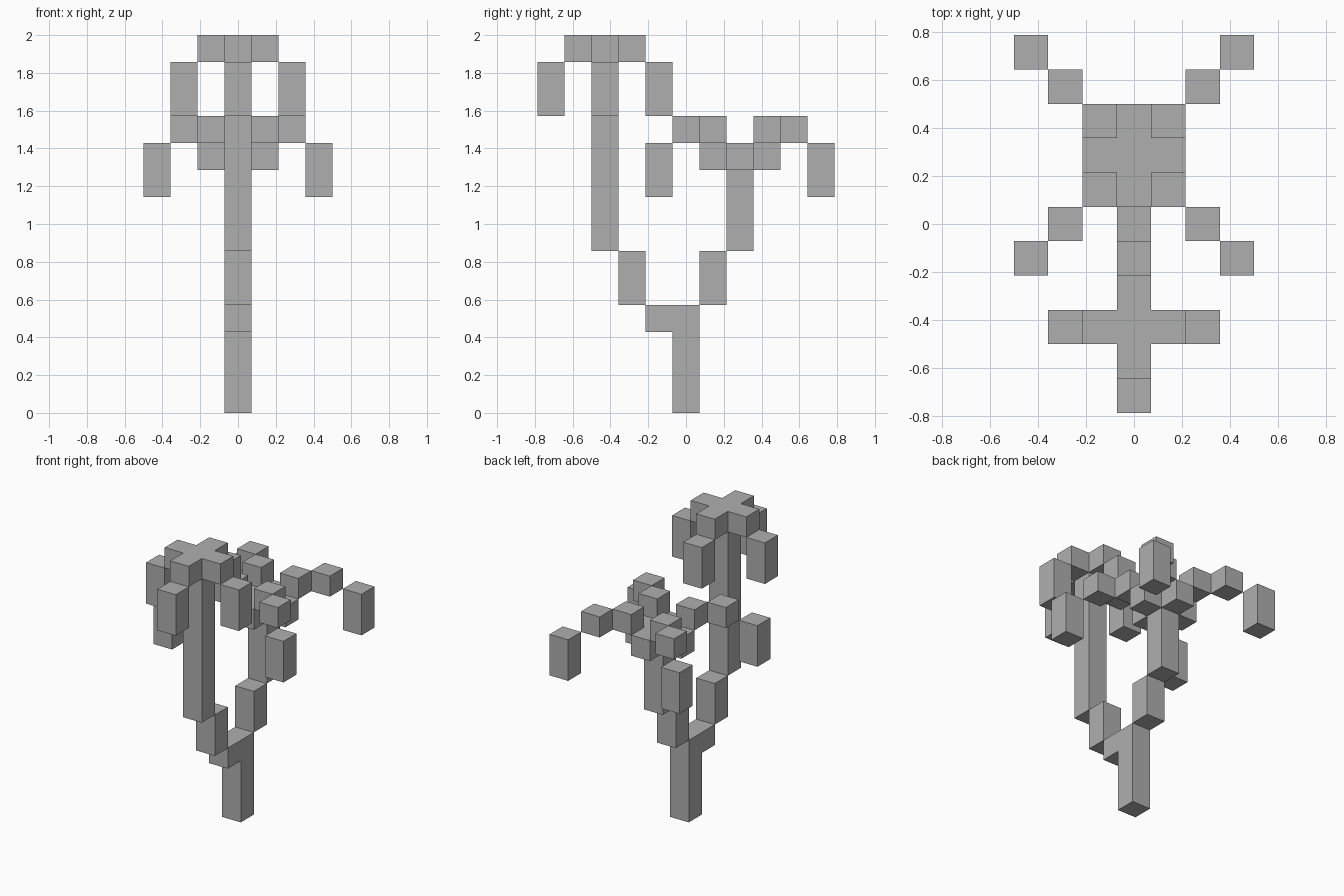
import bpy
import bmesh
from mathutils import Vector

cube = bpy.data.objects.get("Cube")
if cube:
    bpy.data.objects.remove(cube, do_unlink=True)

U = 2 / 14  # edge of one block; the plant is 14 blocks tall

grey = bpy.data.materials.new("stone grey")
grey.use_nodes = True
colour = (0.43, 0.43, 0.43, 1)
grey.diffuse_color = colour
grey.node_tree.nodes["Principled BSDF"].inputs["Base Color"].default_value = colour


def column(x, y, low, high):
    """Blocks stacked from level low up to, not including, level high."""
    return {(x, y, z) for z in range(low, high)}


def cross(y, z):
    """Flat plus shape of five blocks centred on x = 0."""
    return {(0, y, z), (1, y, z), (-1, y, z), (0, y + 1, z), (0, y - 1, z)}


def build(name, cells):
    """Skin a set of blocks with outer faces only, merged into flat panels."""
    bm = bmesh.new()
    for cell in cells:
        centre = Vector(cell)
        for axis in range(3):
            for sign in (-1, 1):
                step = Vector((0, 0, 0))
                step[axis] = sign
                if tuple(int(c) for c in centre + step) in cells:
                    continue
                a, b = Vector((0, 0, 0)), Vector((0, 0, 0))
                a[(axis + 1) % 3] = 0.5
                b[(axis + 2) % 3] = 0.5 * sign
                mid = centre + step / 2 + Vector((0, 0, 0.5))
                bm.faces.new([bm.verts.new((mid + d) * U)
                              for d in (-a - b, a - b, a + b, b - a)])
    bmesh.ops.remove_doubles(bm, verts=bm.verts, dist=U / 100)
    bmesh.ops.dissolve_limit(bm, angle_limit=0.01, verts=bm.verts, edges=bm.edges)
    mesh = bpy.data.meshes.new(name)
    bm.to_mesh(mesh)
    bm.free()
    mesh.materials.append(grey)
    bpy.context.collection.objects.link(bpy.data.objects.new(name, mesh))


# Trunk with its forward fork
build("trunk", column(0, 0, 0, 4) | {(0, -1, 3)})

# Lower joints of the two stems
build("front_stem_base", column(0, -2, 4, 6))
build("back_stem_base", column(0, 1, 4, 6))

# Tall front stem and its crown, with four hanging leaves
FRONT, BACK = -3, 2
build("front_stem_and_crown", column(0, FRONT, 6, 13) | cross(FRONT, 13))
for name, dx, dy in (("front", 0, -2), ("back", 0, 2), ("left", 2, 0), ("right", -2, 0)):
    build(f"front_crown_{name}_leaf", column(dx, FRONT + dy, 11, 13))

# Shorter back stem and its crown, with four diagonal drooping fronds
build("back_stem_and_crown", column(0, BACK, 6, 9) | cross(BACK, 9))
for side, sx in (("left", 1), ("right", -1)):
    for end, sy in (("front", -1), ("back", 1)):
        frond = f"back_crown_{end}_{side}"
        build(frond + "_inner_frond", {(sx, BACK + sy, 10)})
        build(frond + "_outer_frond", {(2 * sx, BACK + 2 * sy, 10)})
        build(frond + "_frond_tip", column(3 * sx, BACK + 3 * sy, 8, 10))
